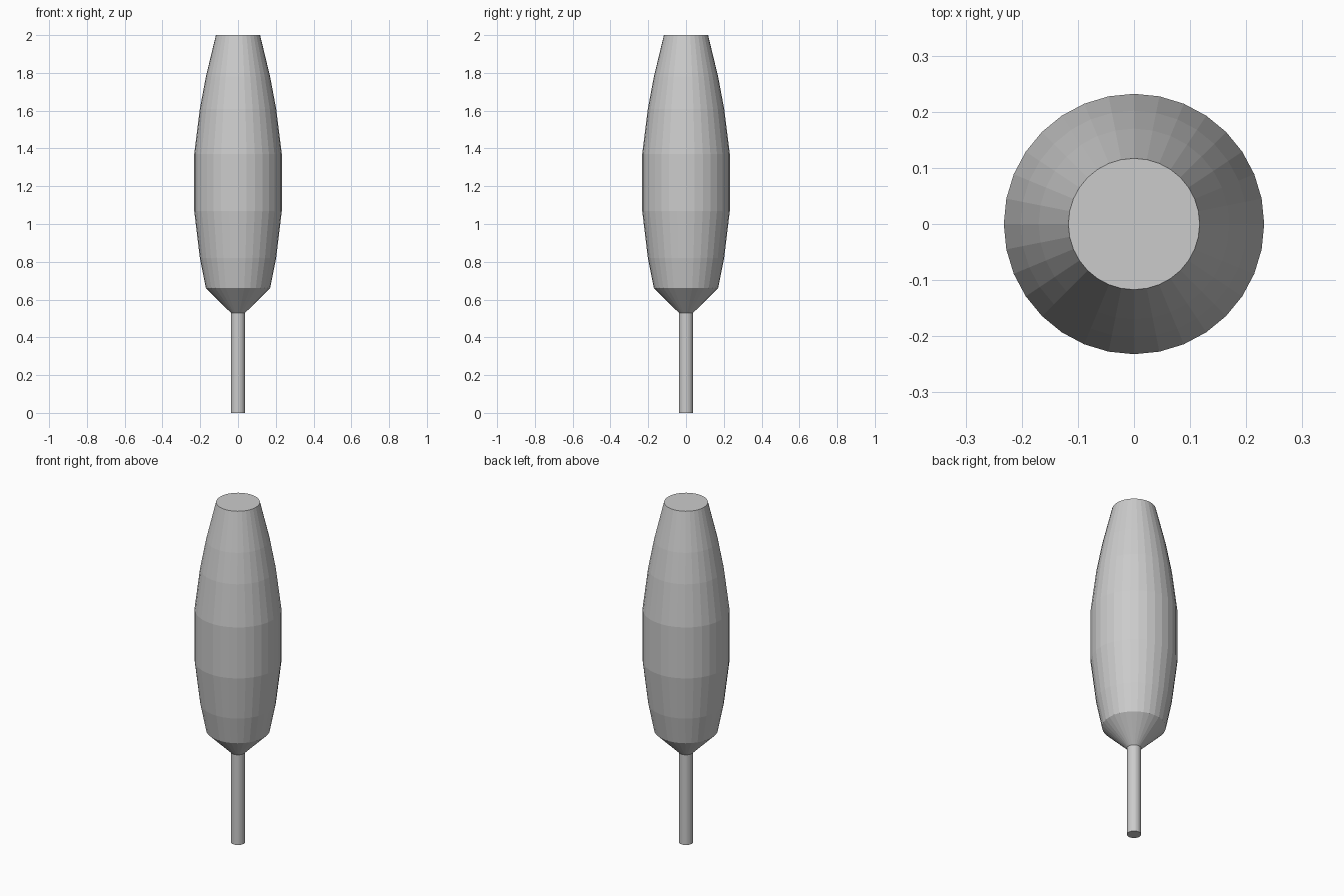
import bpy
import bmesh
import math

if "Cube" in bpy.data.objects:
    bpy.data.objects.remove(bpy.data.objects["Cube"])

SIDES = 32

grey = bpy.data.materials.new("plain grey")
grey.diffuse_color = (0.6, 0.6, 0.6, 1.0)
grey.use_nodes = True
grey.node_tree.nodes["Principled BSDF"].inputs["Base Color"].default_value = grey.diffuse_color


def lathe(name, profile):
    """Closed, flat-shaded turned solid from (radius, height) points."""
    bm = bmesh.new()
    rings = []
    for r, z in profile:
        rings.append([bm.verts.new((r * math.cos(2 * math.pi * i / SIDES),
                                    r * math.sin(2 * math.pi * i / SIDES), z))
                      for i in range(SIDES)])
    for low, high in zip(rings, rings[1:]):
        for i in range(SIDES):
            j = (i + 1) % SIDES
            bm.faces.new((low[i], low[j], high[j], high[i]))
    bm.faces.new(rings[0][::-1])
    bm.faces.new(rings[-1])
    mesh = bpy.data.meshes.new(name)
    bm.to_mesh(mesh)
    bm.free()
    mesh.materials.append(grey)
    obj = bpy.data.objects.new(name, mesh)
    bpy.context.collection.objects.link(obj)
    return obj


# Thin round stem
lathe("stem", [(0.038, 0.0), (0.038, 0.53)])

# Bulging body with a conical underside and a flat top
lathe("body", [(0.038, 0.53), (0.17, 0.66), (0.202, 0.82), (0.232, 1.07),
               (0.232, 1.37), (0.202, 1.61), (0.17, 1.78), (0.117, 2.0)])
